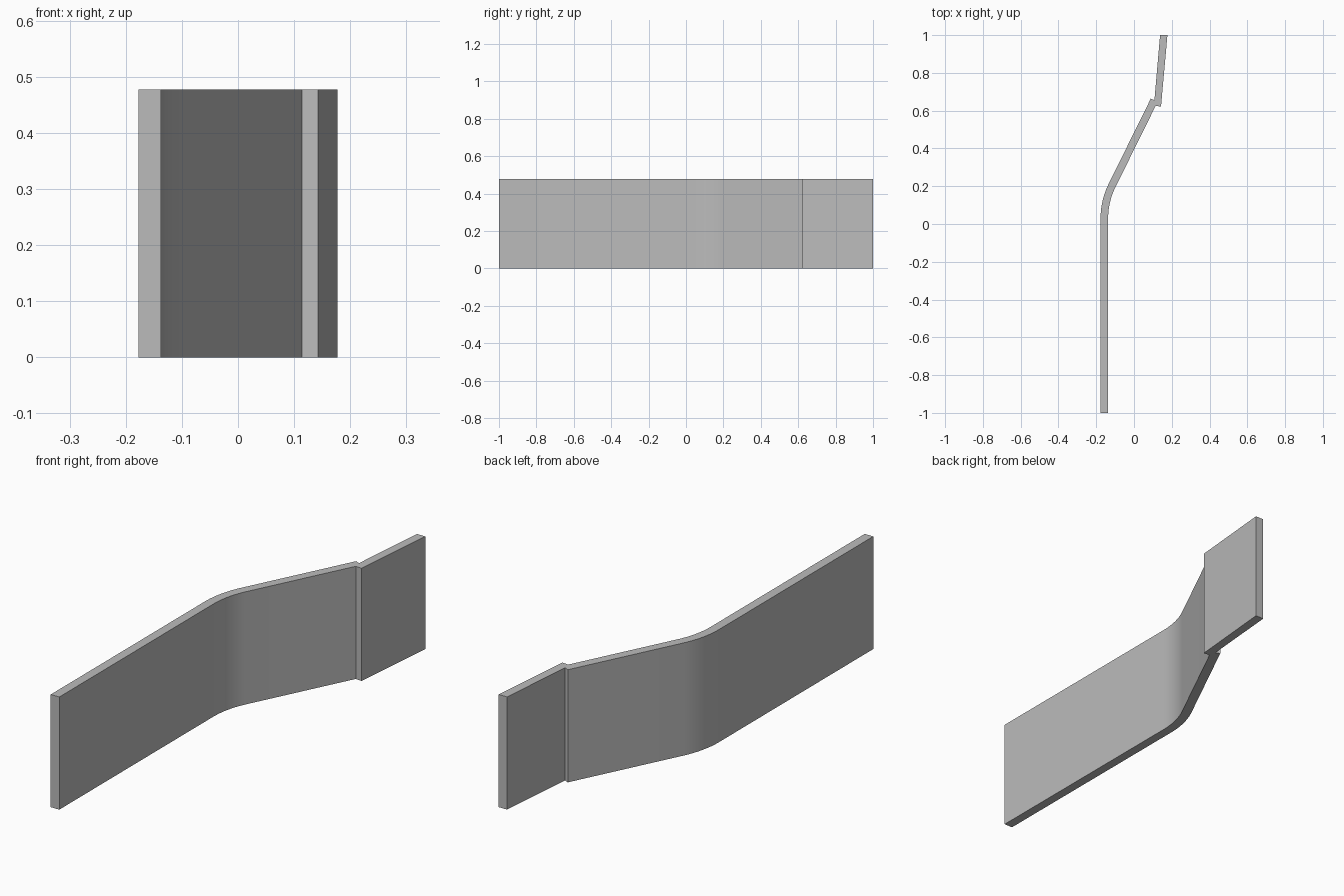
import bpy
import bmesh
from math import sin, cos, tan, radians

HEIGHT = 0.477
BEND = radians(26.3)
BEND_Y = 0.03           # where the straight run starts to bend
CENTRE_X = 0.233        # centre of the bend
STEPS = 12

cube = bpy.data.objects.get("Cube")
if cube:
    bpy.data.objects.remove(cube, do_unlink=True)

grey = bpy.data.materials.new("plain grey")
grey.use_nodes = True
colour = (0.5, 0.5, 0.5, 1)
grey.diffuse_color = colour
grey.node_tree.nodes["Principled BSDF"].inputs["Base Color"].default_value = colour


def arc(radius):
    """Bend of one side of the strip, from the straight run to the slope."""
    angles = [BEND * i / STEPS for i in range(STEPS + 1)]
    return [(CENTRE_X - radius * cos(a), BEND_Y + radius * sin(a)) for a in angles]


def along_slope(start, y):
    """Point on the sloped run at the given depth."""
    return (start[0] + (y - start[1]) * tan(BEND), y)


# Plan outline: straight run, bend, slope, stepped end plate
inner, outer = arc(0.37), arc(0.41)
outline = [(inner[0][0], -1)] + inner
outline += [along_slope(inner[-1], 0.625), (0.143, 0.622), (0.177, 1), (0.138, 1)]
outline += [(0.108, 0.655), along_slope(outer[-1], 0.664)]
outline += outer[::-1] + [(outer[0][0], -1)]

# Raise the outline into the solid strip
bm = bmesh.new()
base = bm.faces.new([bm.verts.new((x, y, 0)) for x, y in outline])
raised = bmesh.ops.extrude_face_region(bm, geom=[base])["geom"]
bmesh.ops.translate(bm, vec=(0, 0, HEIGHT),
                    verts=[v for v in raised if isinstance(v, bmesh.types.BMVert)])
bmesh.ops.recalc_face_normals(bm, faces=bm.faces)

mesh = bpy.data.meshes.new("bent_strip")
bm.to_mesh(mesh)
bm.free()
mesh.materials.append(grey)
strip = bpy.data.objects.new("bent_strip", mesh)
bpy.context.collection.objects.link(strip)

# Smooth bend with crisp edges
bpy.ops.object.select_all(action="DESELECT")
strip.select_set(True)
bpy.context.view_layer.objects.active = strip
bpy.ops.object.shade_smooth_by_angle(angle=radians(20))
